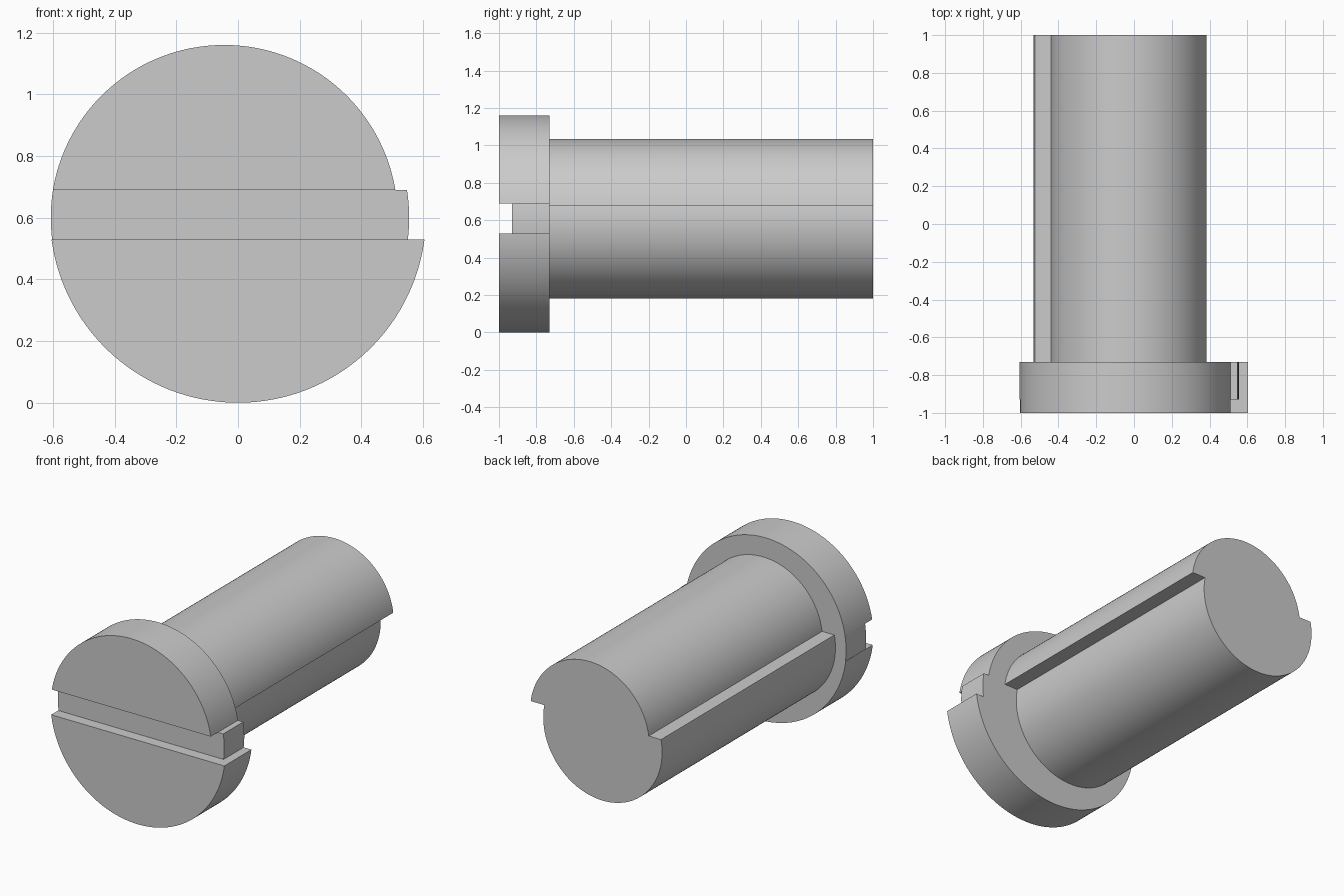
import bpy, bmesh
from math import asin, pi, cos, sin

if "Cube" in bpy.data.objects:
    bpy.data.objects.remove(bpy.data.objects["Cube"])


def arc(cx, cz, r, z0, z1, steps, left=False):
    """Points on a circle side from height z0 to z1 (right side, or left side)."""
    def ang(z):
        return asin(max(-1, min(1, (z - cz) / r)))
    a0, a1 = ang(z0), ang(z1)
    pts = []
    for i in range(steps + 1):
        a = a0 + (a1 - a0) * i / steps
        pts.append((cx + (-1 if left else 1) * r * cos(a), cz + r * sin(a)))
    return pts


def outline(bands):
    """Stack circle slices (cx, cz, r, z0, z1, steps) into one stepped outline."""
    pts = [p for b in bands for p in arc(*b)]
    pts += [p for cx, cz, r, z0, z1, n in reversed(bands)
            for p in arc(cx, cz, r, z1, z0, n, True)]
    clean = []
    for p in pts:
        if not clean or abs(p[0] - clean[-1][0]) + abs(p[1] - clean[-1][1]) > 1e-4:
            clean.append(p)
    if abs(clean[0][0] - clean[-1][0]) + abs(clean[0][1] - clean[-1][1]) < 1e-4:
        clean.pop()
    return clean


def prism(name, pts, y0, y1):
    bm = bmesh.new()
    face = bm.faces.new([bm.verts.new((x, y0, z)) for x, z in pts])
    ext = bmesh.ops.extrude_face_region(bm, geom=[face])
    moved = [v for v in ext["geom"] if isinstance(v, bmesh.types.BMVert)]
    bmesh.ops.translate(bm, verts=moved, vec=(0, y1 - y0, 0))
    bmesh.ops.recalc_face_normals(bm, faces=bm.faces)
    mesh = bpy.data.meshes.new(name)
    bm.to_mesh(mesh)
    bm.free()
    obj = bpy.data.objects.new(name, mesh)
    bpy.context.collection.objects.link(obj)
    return obj


def smooth(obj):
    bpy.ops.object.select_all(action='DESELECT')
    obj.select_set(True)
    bpy.context.view_layer.objects.active = obj
    bpy.ops.object.shade_smooth_by_angle(angle=pi / 6)


# Screw head: three slices with slightly offset centres
head = prism("screw_head", outline([
    (0, 0.61, 0.61, 0, 0.53, 40),
    (-0.026, 0.60, 0.581, 0.53, 0.69, 8),
    (-0.045, 0.597, 0.563, 0.69, 1.16, 40),
]), -1, -0.73)

# Driver slot across the front face
cutter = prism("slot_cutter", [(-1, 0.53), (1, 0.53), (1, 0.69), (-1, 0.69)], -1.2, -0.93)
cutter.hide_render = True
mod = head.modifiers.new("slot", 'BOOLEAN')
mod.operation = 'DIFFERENCE'
mod.solver = 'EXACT'
mod.object = cutter
bpy.context.view_layer.objects.active = head
bpy.ops.object.modifier_apply(modifier=mod.name)
bpy.data.objects.remove(cutter)

# Shank: two slices shifted sideways, leaving a ledge on the left
shank = prism("shank", outline([
    (-0.118, 0.596, 0.415, 0.181, 0.675, 40),
    (-0.0275, 0.619, 0.416, 0.675, 1.035, 40),
]), -0.73, 1)

for part in (head, shank):
    smooth(part)
